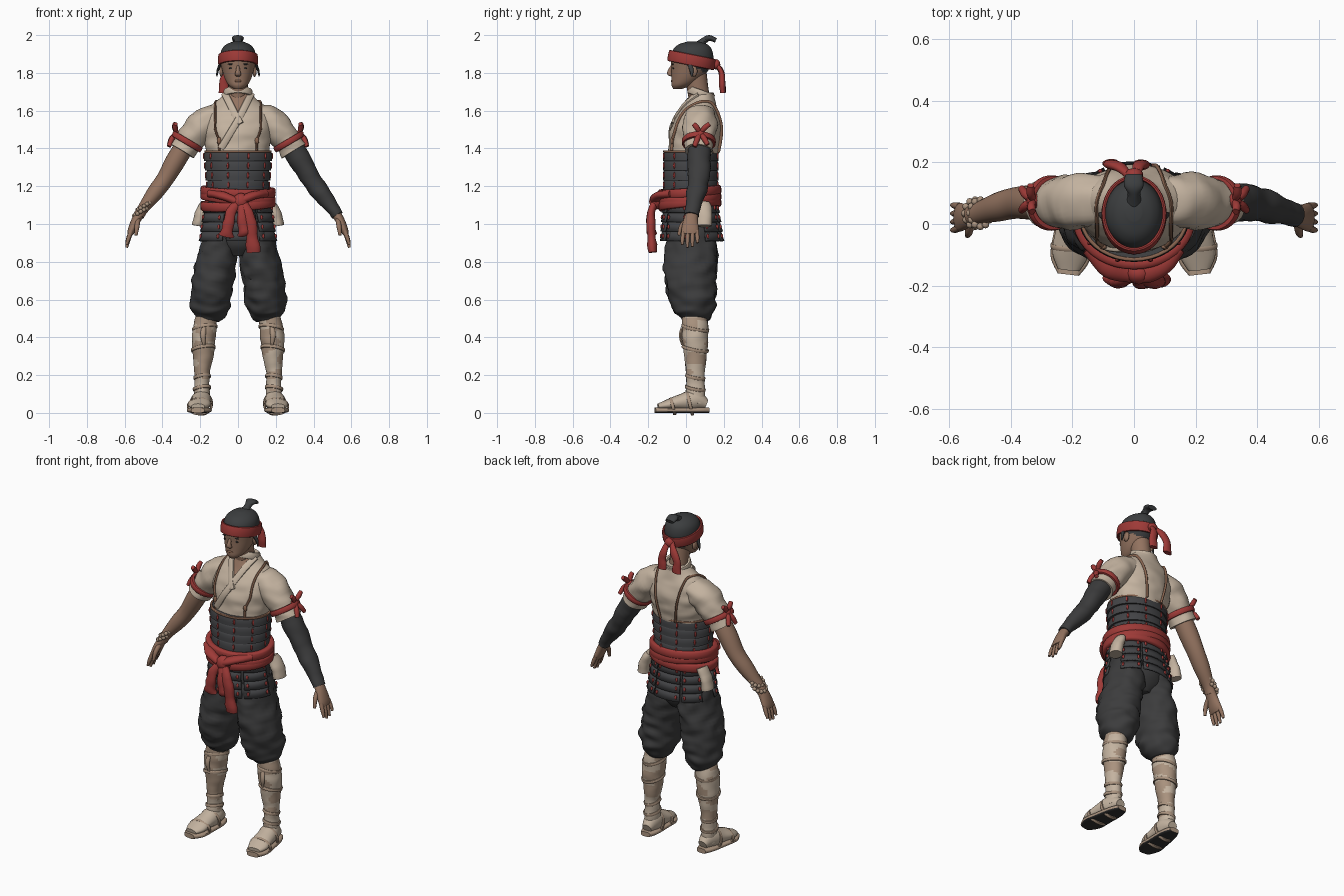
import bpy, bmesh, math
from mathutils import Vector, noise

if "Cube" in bpy.data.objects:
    bpy.data.objects.remove(bpy.data.objects["Cube"])

X, Y, Z = Vector((1, 0, 0)), Vector((0, 1, 0)), Vector((0, 0, 1))


def material(name, *rgb):
    mat = bpy.data.materials.new(name)
    mat.use_nodes = True
    mat.diffuse_color = (*rgb, 1)
    shader = mat.node_tree.nodes["Principled BSDF"]
    shader.inputs["Base Color"].default_value = (*rgb, 1)
    shader.inputs["Roughness"].default_value = 0.9
    return mat


hair = material("black hair", .045, .048, .05)
skin = material("tan skin", .29, .17, .115)
linen = material("pale linen", .55, .45, .35)
wrap = material("dusty leg wrap", .4, .29, .21)
cloth = material("charcoal cloth", .045, .045, .046)
armour = material("dark armour", .055, .056, .06)
red = material("faded red", .34, .042, .038)
brown = material("brown cord", .25, .13, .08)
sole_dark = material("dark sole", .03, .03, .03)


def finish(name, bm, mats, rule=None):
    bmesh.ops.recalc_face_normals(bm, faces=bm.faces)
    bm.normal_update()
    if rule:
        for face in bm.faces:
            face.material_index = int(rule(face.calc_center_median(), face.normal))
    mesh = bpy.data.meshes.new(name)
    bm.to_mesh(mesh)
    bm.free()
    for mat in mats:
        mesh.materials.append(mat)
    mesh.shade_smooth()
    mesh.set_sharp_from_angle(angle=math.radians(45))
    obj = bpy.data.objects.new(name, mesh)
    bpy.context.collection.objects.link(obj)
    return obj


def smooth_path(path, steps, closed):
    """Catmull-Rom resampling of (x, y, z, width, depth) stations."""
    n, out = len(path), []
    pick = (lambda i: path[i % n]) if closed else (lambda i: path[min(max(i, 0), n - 1)])
    for i in range(n if closed else n - 1):
        for k in range(steps):
            t = k / steps
            out.append([b + (c - a) * t / 2 + (a - 2.5 * b + 2 * c - d / 2) * t * t
                        + (1.5 * (b - c) + (d - a) / 2) * t ** 3
                        for a, b, c, d in zip(pick(i - 1), pick(i), pick(i + 1), pick(i + 2))])
    return out if closed else out + [list(path[-1])]


def tube(name, path, *mats, seg=20, steps=5, ref=Y, closed=False, level=False,
         folds=0, box=1, rule=None):
    """Loft of elliptical sections along a path."""
    pts = smooth_path(path, steps, closed)
    n, bm, rings = len(pts), bmesh.new(), []
    for i, p in enumerate(pts):
        before = pts[i - 1] if closed or i else p
        after = pts[(i + 1) % n] if closed else pts[min(i + 1, n - 1)]
        t = Z if level else (Vector(after[:3]) - Vector(before[:3])).normalized()
        v = (ref - t * ref.dot(t)).normalized()
        u = v.cross(t)
        ring = []
        for k in range(seg):
            c, s = math.cos(math.tau * k / seg), math.sin(math.tau * k / seg)
            off = (u * math.copysign(abs(c) ** box, c) * p[3]
                   + v * math.copysign(abs(s) ** box, s) * p[4])
            co = Vector(p[:3]) + off
            crease = noise.noise(Vector((co.x * 14, co.y * 14, co.z * 22)))
            ring.append(bm.verts.new(co + off * folds * crease))
        rings.append(ring)
    for i in range(n if closed else n - 1):
        a, b = rings[i], rings[(i + 1) % n]
        for k in range(seg):
            bm.faces.new((a[k], a[k - 1], b[k - 1], b[k]))
    if not closed:
        bm.faces.new(rings[0])
        bm.faces.new(rings[-1])
    return finish(name, bm, mats, rule)


def band(name, center, axis, ra, rb, thick, half, mat, folds=0):
    """Closed strap around an axis."""
    n = Vector(axis).normalized()
    v = (Y - n * Y.dot(n)).normalized()
    u = v.cross(n)
    loop = []
    for k in range(20):
        a = math.tau * k / 20
        p = Vector(center) + u * ra * math.cos(a) + v * rb * math.sin(a)
        loop.append((*p, thick, half))
    return tube(name, loop, mat, seg=12, steps=2, ref=n, closed=True, box=.6, folds=folds)


def beads(name, centers, size, mat):
    bm = bmesh.new()
    for c in centers:
        made = bmesh.ops.create_icosphere(bm, subdivisions=2, radius=1)["verts"]
        bmesh.ops.scale(bm, vec=size, verts=made)
        bmesh.ops.translate(bm, vec=c, verts=made)
    return finish(name, bm, [mat])


def on_surface(profile, x, z, side, lift=0):
    """Point on the front (-1) or back (+1) of a level loft."""
    for lo, hi in zip(profile, profile[1:]):
        if z <= hi[2] or hi is profile[-1]:
            t = min(max((z - lo[2]) / (hi[2] - lo[2]), 0), 1)
            cy, rx, ry = (lo[i] + (hi[i] - lo[i]) * t for i in (1, 3, 4))
            return (x, cy + side * (ry * math.sqrt(max(0, 1 - (x / rx) ** 2)) + lift), z)


# Head, hair and face
head = [(0, -.045, 1.715, .022, .022), (0, -.022, 1.735, .05, .055), (0, .003, 1.77, .07, .08),
        (0, .022, 1.82, .085, .1), (0, .032, 1.87, .094, .112), (0, .034, 1.92, .088, .104),
        (0, .037, 1.95, .063, .077), (0, .04, 1.966, .025, .03)]
tube("head", head, skin, hair, seg=40, steps=6, level=True,
     rule=lambda c, n: c.z > 1.86 - .6 * c.y)
tube("neck", [(0, .085, 1.58, .065, .065), (0, .068, 1.68, .052, .056), (0, .05, 1.79, .055, .06)], skin)
tube("nose", [(0, -.073, 1.838, .007, .008), (0, -.086, 1.81, .012, .012),
              (0, -.084, 1.79, .017, .014), (0, -.074, 1.782, .01, .008)], skin, level=True)
tube("topknot", [(0, .07, 1.945, .03, .025), (0, .1, 1.972, .02, .018), (0, .125, 1.984, .03, .015),
                 (0, .158, 1.972, .026, .012)], hair, folds=.2, ref=Z)
beads("topknot_tie", [(0, .1, 1.972)], (.023, .02, .012), hair)
beads("lips", [on_surface(head, 0, 1.757, -1, -.003)], (.021, .007, .007), brown)
for s in (1, -1):
    side = "left" if s > 0 else "right"
    beads(side + "_eye", [on_surface(head, s * .035, 1.824, -1, -.002)], (.014, .004, .005), sole_dark)
    beads(side + "_brow", [on_surface(head, s * .036, 1.846, -1, 0)], (.02, .005, .004), hair)
    beads(side + "_ear", [(s * .088, .04, 1.808)], (.011, .021, .03), skin)
    tube(side + "_hair_lock", [(s * .093, .02, 1.85, .008, .016), (s * .108, .03, 1.81, .006, .01),
                               (s * .112, .03, 1.78, .003, .004)], hair, seg=10)

# Headband with knot and tails
band("headband", (0, .03, 1.868), (0, .2, 1), .098, .12, .008, .03, red, folds=.02)
beads("headband_knot", [(0, .16, 1.845)], (.03, .022, .028), red)
for name, x in (("headband_tail_a", -.075), ("headband_tail_b", .025)):
    tube(name, [(x * .2, .155, 1.85, .014, .014), (x * .6, .185, 1.81, .022, .014),
                (x, .193, 1.75, .024, .017), (x, .195, 1.695, .03, .016)], red, folds=.3)

# Shirt with open collar
torso = [(0, .03, 1.34, .165, .13), (0, .045, 1.42, .172, .137), (0, .055, 1.5, .185, .137),
         (0, .065, 1.57, .185, .117), (0, .075, 1.62, .15, .09), (0, .08, 1.66, .1, .072),
         (0, .085, 1.695, .068, .062)]
tube("shirt", torso, linen, skin, seg=56, steps=8, level=True, folds=.05,
     rule=lambda c, n: c.y < .06 and c.z > 1.56 + abs(c.x) * 1.8)
for name, s, low in (("lapel_over", 1, 1.4), ("lapel_under", -1, 1.53)):
    stations = [(low + (1.69 - low) * k / 6) for k in range(7)]
    tube(name, [(*on_surface(torso, s * ((z - 1.55) * .5 if z > 1.55 else (z - 1.55) * .6), z, -1, .002),
                 .019, .009) for z in stations], linen, seg=12, steps=3, box=.7)
band("collar", (0, .08, 1.69), (0, .35, 1), .069, .064, .009, .02, linen)

# Shoulder straps, front and back
for s in (1, -1):
    zs = [1.38, 1.44, 1.5, 1.56, 1.61, 1.645]
    run = [on_surface(torso, s * (.1 + .02 * (i > 1)), z, -1, .007) for i, z in enumerate(zs)]
    run += [on_surface(torso, s * (.1 - .01 * i), z, 1, .007) for i, z in enumerate(reversed(zs))]
    tube("shoulder_strap", [(*p, .008, .006) for p in run], brown, seg=8, ref=X, steps=4)
    beads("strap_toggle", [on_surface(torso, s * .1, 1.44, -1, .01)], (.012, .008, .02), brown)

# Laced body armour
tube("armour_core", [(0, .025, 1.1, .155, .135), (0, .025, 1.38, .168, .14)], armour, seg=40, level=True)
lacing = []
for i in range(4):
    z, rx = 1.18 + .051 * i, .157 + .005 * i
    tube("armour_row", [(0, .025, z, rx + .009, .148), (0, .025, z + .04, rx + .007, .147),
                        (0, .025, z + .054, rx - .002, .138)], armour, seg=48, steps=2, level=True)
    for k in range(10):
        a = math.tau * (k + .5) / 10
        lacing.append((math.sin(a) * (rx + .008), .025 - math.cos(a) * .149, z + .027))
beads("armour_lacing", lacing, (.006, .006, .018), red)
band("armour_edge", (0, .027, 1.384), Z, .172, .142, .006, .006, brown)

# Waist sash, knot and hanging ends
for i, tilt in enumerate((-.06, .09, .03)):
    band("sash_wrap", (0, .02, 1.105 + .033 * i), (tilt, -.08, 1), .182, .15, .018, .025, red, folds=.02)
beads("sash_knot", [(.015, -.16, 1.12)], (.045, .036, .045), red)
for name, x, low in (("sash_end_long", .08, .85), ("sash_end_middle", .035, .95), ("sash_end_short", -.06, .94)):
    tube(name, [(.015, -.15, 1.13, .02, .02), (x * .6, -.185, 1.06, .028, .02),
                (x * .9, -.185, .97, .03, .024), (x, -.175, low, .04, .024)], red, folds=.35)
for s in (1, -1):
    tube("sash_fold", [(s * .01, -.165, 1.12, .025, .02), (s * .08, -.145, 1.15, .03, .022),
                       (s * .15, -.08, 1.16, .02, .02)], red, ref=Z, folds=.2)


# Hanging skirt plates
def skirt_point(a, z, out):
    k = (1.12 - z) / .2
    return (math.sin(a) * (.17 + .028 * k + out), .022 + .01 * k - math.cos(a) * (.14 + .02 * k + out), z)


skirt_lacing = []
for a0, a1 in ((-84, -24), (-18, 30), (35, 84), (116, 152), (156, 204), (208, 244)):
    bm = bmesh.new()
    angles = [math.radians(a0 + (a1 - a0) * k / 8) for k in range(9)]
    for row in range(4):
        top = 1.115 - .05 * row
        upper = [bm.verts.new(skirt_point(a, top, 0)) for a in angles]
        lower = [bm.verts.new(skirt_point(a, top - .054, .01)) for a in angles]
        for k in range(8):
            bm.faces.new((upper[k], upper[k + 1], lower[k + 1], lower[k]))
        skirt_lacing += [skirt_point(angles[k], top - .03, .008) for k in (1, 7)]
    plate = finish("skirt_plate", bm, [armour])
    plate.modifiers.new("thickness", "SOLIDIFY").thickness = .009
beads("skirt_lacing", skirt_lacing, (.007, .007, .013), red)

# Trousers seat
tube("trouser_seat", [(0, .03, .83, .06, .08), (0, .03, .89, .15, .12), (0, .027, .98, .172, .132),
                      (0, .025, 1.1, .165, .132)], cloth, seg=32, level=True, folds=.04)


def wrap_rule(c, n):
    return noise.noise(Vector((c.x * 9, c.y * 9, c.z * 16))) > .02 or c.z < .12


for s in (1, -1):
    side = "left_" if s > 0 else "right_"

    def limb(part, path, *mats, **options):
        return tube(side + part, [(s * p[0], *p[1:]) for p in path], *mats, **options)

    # Sleeve and its red tie
    limb("sleeve", [(.1, .075, 1.575, .06, .08), (.17, .075, 1.54, .082, .09), (.235, .07, 1.47, .078, .086),
                    (.27, .068, 1.425, .07, .074), (.295, .066, 1.385, .073, .075)],
         linen, seg=32, folds=.12)
    band(side + "sleeve_tie", (s * .268, .068, 1.435), (s * .5, 0, -.85), .078, .08, .01, .016, red)
    beads(side + "tie_knot", [(s * .326, .075, 1.477)], (.022, .026, .022), red)
    for y, x, z in ((.125, .335, 1.53), (.04, .33, 1.53), (.115, .365, 1.42), (.045, .365, 1.41)):
        limb("tie_end", [(.325, .075, 1.48, .009, .01), ((x + .335) / 2, (y + .075) / 2, (z + 1.49) / 2, .014, .015),
                         (x, y, z, .011, .012)], red, seg=10)

    # Arm: bare on the right, covered on the left
    grow = 1.12 if s > 0 else 1
    arm = [(.26, .07, 1.45, .05, .055), (.33, .07, 1.335, .053, .056), (.385, .068, 1.24, .046, .051),
           (.44, .055, 1.165, .043, .047), (.5, .037, 1.085, .03, .036), (.525, .03, 1.045, .029, .035)]
    limb("arm", [(*p[:3], p[3] * grow, p[4] * grow) for p in arm],
         cloth if s > 0 else skin, seg=24, folds=.12 if s > 0 else 0)

    # Hand
    limb("palm", [(.515, .033, 1.06, .025, .032), (.54, .025, 1.02, .024, .038), (.562, .022, .97, .021, .046),
                  (.572, .022, .945, .015, .042)], skin)
    for k in range(4):
        y, reach = -.012 + .023 * k, (.065, .08, .075, .055)[k]
        limb("finger", [(.565, y, .965, .012, .012), (.58, y + .003 * k - .006, .955 - reach * .5, .011, .011),
                        (.59, y + .004 * k - .008, .955 - reach, .007, .007)], skin, seg=10)
    limb("thumb", [(.53, .005, 1.02, .014, .016), (.535, -.025, .985, .013, .013),
                   (.54, -.038, .94, .008, .008)], skin, seg=10)

    # Baggy trouser leg
    limb("trouser_leg", [(.088, .03, .99, .085, .122), (.105, .03, .86, .099, .134), (.13, .025, .72, .11, .138),
                         (.146, .038, .6, .108, .122), (.152, .047, .53, .092, .1), (.157, .046, .49, .058, .066)],
         cloth, seg=36, steps=8, folds=.14)

    # Wrapped shin with ties
    limb("shin", [(.163, .045, .53, .055, .065), (.18, .048, .42, .063, .07), (.185, .05, .32, .057, .06),
                  (.19, .05, .22, .042, .05), (.19, .05, .14, .04, .05), (.192, .05, .05, .043, .052)],
         wrap, linen, seg=32, steps=8, folds=.08, rule=wrap_rule)
    for z, x, r in ((.45, .176, .062), (.34, .184, .06), (.19, .19, .041), (.13, .191, .043)):
        band(side + "shin_tie", (s * x, .049, z), (s * .15, .2, 1), r, r + .007, .006, .009, wrap, folds=.03)
    limb("shin_tie_end", [(.18, -.02, .45, .012, .008), (.185, -.03, .41, .014, .008),
                          (.18, -.02, .36, .007, .006)], wrap, seg=10)

    # Foot and sandal
    limb("foot", [(.187, .108, .045, .028, .025), (.19, .05, .065, .049, .055), (.199, -.03, .056, .056, .042),
                  (.207, -.1, .042, .058, .027), (.212, -.148, .034, .036, .015)], linen, ref=Z, folds=.05)
    limb("sandal_sole", [(.187, .122, .014, .03, .014), (.19, .07, .014, .05, .014), (.2, -.03, .014, .06, .014),
                         (.207, -.11, .014, .064, .014), (.213, -.164, .014, .035, .014)],
         wrap, sole_dark, ref=Z, box=.6, rule=lambda c, n: n.z < -.4)
    for y, z, a, h in ((.02, .05, .056, .06), (-.07, .035, .062, .042)):
        band(side + "sandal_strap", (s * (.196 - y * .1), y, z), (0, 1, .25), a, h, .006, .009, wrap)

# Beaded bracelets on the bare wrist
for x, z in ((-.498, 1.095), (-.515, 1.065)):
    beads("bracelet", [(x + .034 * math.cos(a), .035 + .043 * math.sin(a), z + .02 * math.cos(a))
                       for a in (math.tau * k / 12 for k in range(12))], (.012, .012, .012), wrap)

# Gathered shirt cloth at the hips
for s in (1, -1):
    tube("hip_cloth", [(s * .17, .09, 1.11, .025, .04), (s * .2, .095, 1.05, .032, .045),
                       (s * .212, .095, .99, .032, .04)], linen, folds=.25)
